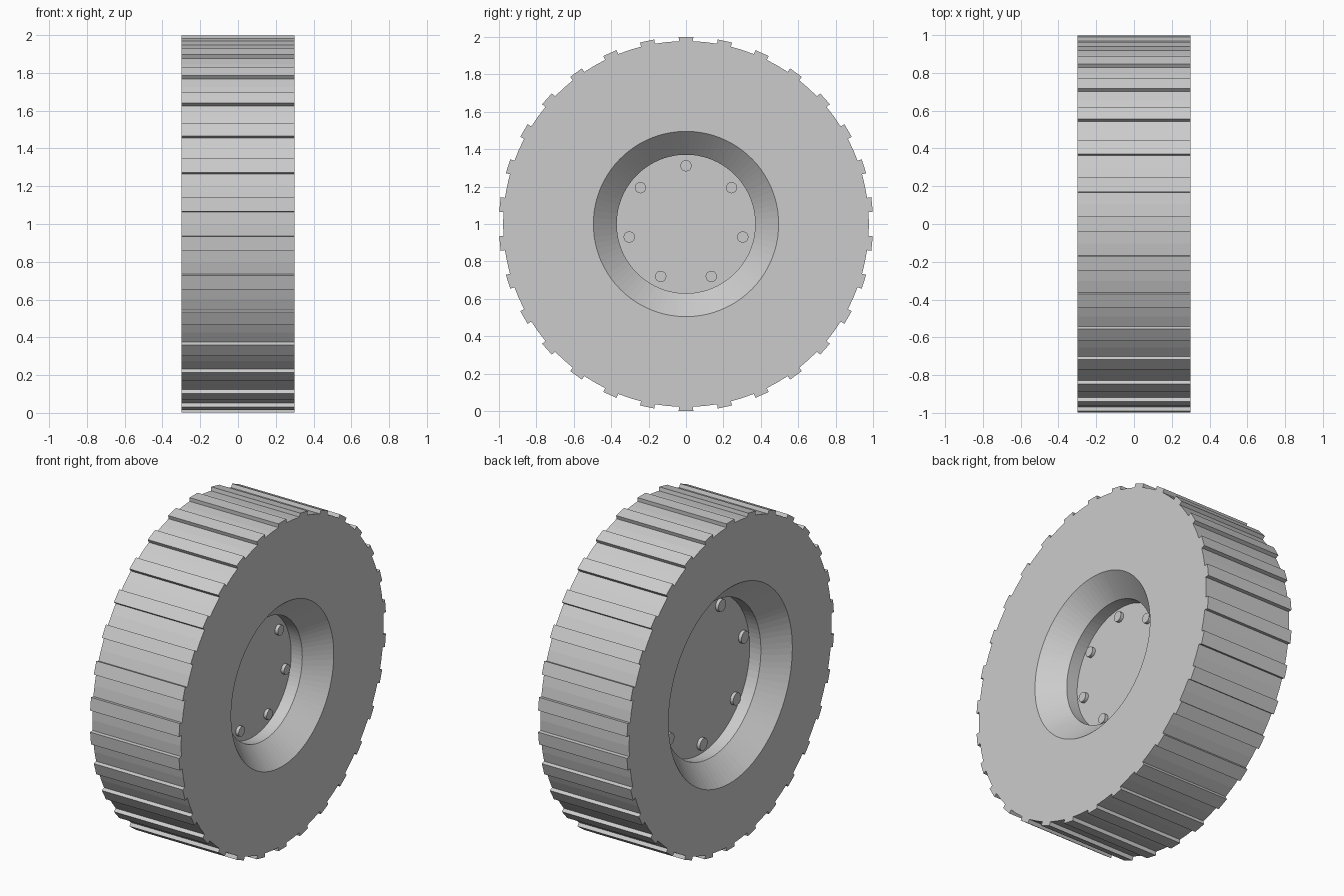
import bpy, bmesh
from math import sin, cos, pi, radians, asin
from mathutils import Matrix, Vector

if "Cube" in bpy.data.objects:
    bpy.data.objects.remove(bpy.data.objects["Cube"])

CZ = 1.0          # axle height
TEETH = 30
TIP, ROOT = 1.0, 0.977
HALF_W = 0.3
PLATE_X = 0.1     # depth of the hub plates


def finish(bm, name):
    bmesh.ops.recalc_face_normals(bm, faces=bm.faces[:])
    me = bpy.data.meshes.new(name)
    bm.to_mesh(me)
    bm.free()
    ob = bpy.data.objects.new(name, me)
    bpy.context.collection.objects.link(ob)
    return ob


# Tread outline: one pitch = tooth flank, tip, flank and mid gap
outline = []
h = asin(0.039)
for i in range(TEETH):
    a = 2 * pi * i / TEETH
    outline += [(a - h, ROOT), (a - h, TIP), (a + h, TIP), (a + h, ROOT),
                (a + pi / TEETH, ROOT)]


def ring(bm, x, r=None):
    return [bm.verts.new((x, (r or rad) * sin(a), CZ + (r or rad) * cos(a)))
            for a, rad in outline]


# Wheel body: toothed outside, bevelled recess on each side, flat hub plates
bm = bmesh.new()
sections = [(PLATE_X, 0.37), (0.175, 0.37), (HALF_W, 0.495), (HALF_W, None),
            (-HALF_W, None), (-HALF_W, 0.597), (-0.175, 0.472), (-PLATE_X, 0.472)]
rings = [ring(bm, x, r) for x, r in sections]
n = len(outline)
for r0, r1 in zip(rings, rings[1:]):
    for i in range(n):
        j = (i + 1) % n
        bm.faces.new((r0[i], r0[j], r1[j], r1[i]))
bmesh.ops.remove_doubles(bm, verts=bm.verts[:], dist=1e-5)
bmesh.ops.holes_fill(bm, edges=[e for e in bm.edges if e.is_boundary], sides=0)
finish(bm, "wheel")


# Wheel bolts: seven per side
def bolts(name, side, circle_r, bolt_r, start):
    bm = bmesh.new()
    for i in range(7):
        a = start + 2 * pi * i / 7
        pos = Vector((side * (PLATE_X + 0.005), circle_r * sin(a), CZ + circle_r * cos(a)))
        bmesh.ops.create_cone(
            bm, cap_ends=True, segments=24, radius1=bolt_r, radius2=bolt_r, depth=0.03,
            matrix=Matrix.Translation(pos) @ Matrix.Rotation(radians(90), 4, 'Y'))
    finish(bm, name)


bolts("right_bolts", 1, 0.311, 0.03, 0)
bolts("left_bolts", -1, 0.41, 0.037, pi)
